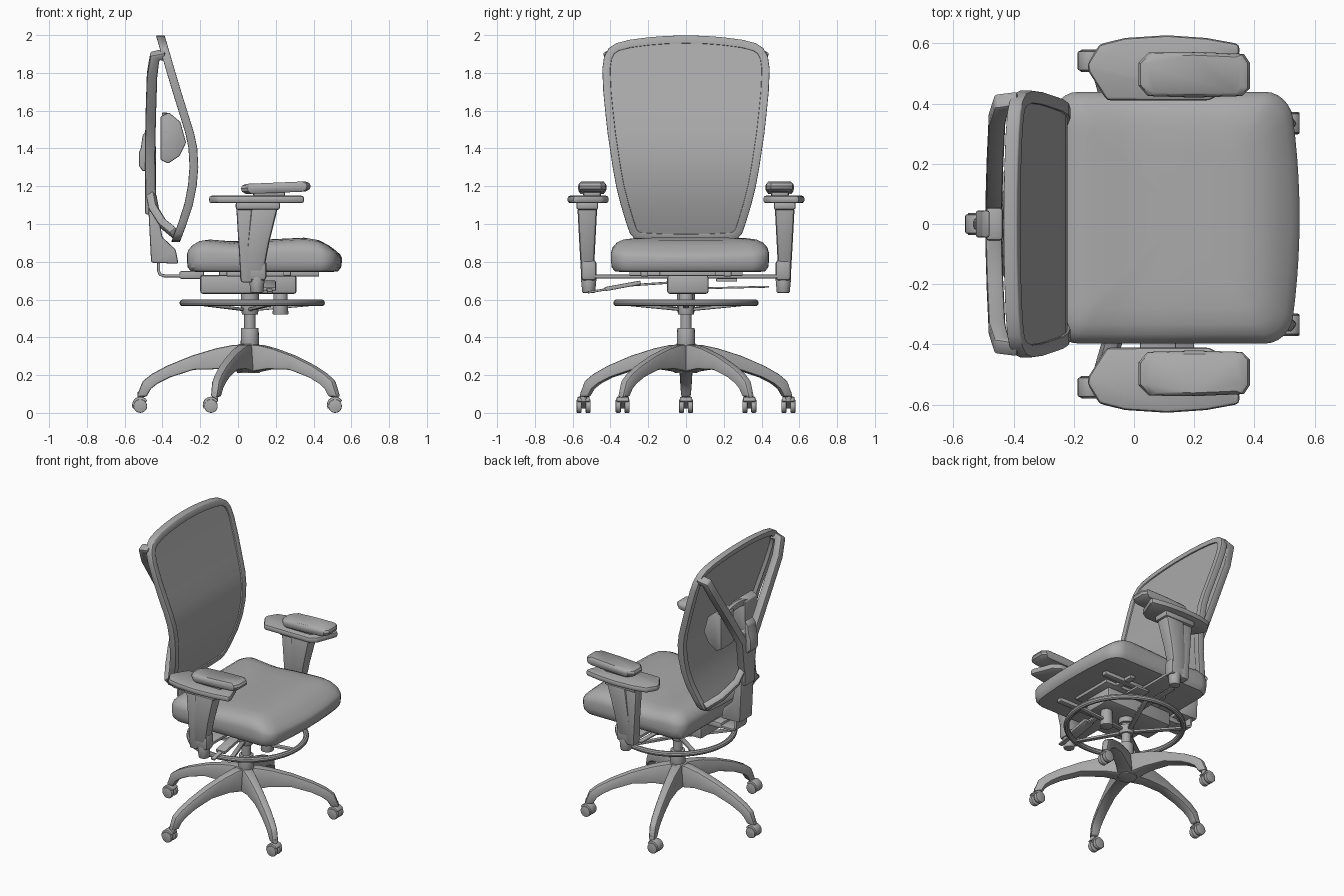
import bpy, bmesh
from math import sin, cos, pi, radians
from mathutils import Vector

if "Cube" in bpy.data.objects:
    bpy.data.objects.remove(bpy.data.objects["Cube"])

GREY = bpy.data.materials.new("dark_grey")
GREY.diffuse_color = (.4, .4, .4, 1)
GREY.use_nodes = True
GREY.node_tree.nodes["Principled BSDF"].inputs["Base Color"].default_value = GREY.diffuse_color


def loft(name, rings, bevel=0, mirror=False, loop=False, caps=True, seg=2):
    """Skin a list of rings; bevel the hard edges; optionally mirror across y."""
    bm = bmesh.new()
    vs = [[bm.verts.new(p) for p in r] for r in rings]
    n = len(rings[0])
    pairs = list(zip(vs, vs[1:])) + ([(vs[-1], vs[0])] if loop else [])
    for a, b in pairs:
        for i in range(n):
            bm.faces.new((a[i], a[(i + 1) % n], b[(i + 1) % n], b[i]))
    if caps and not loop:
        bm.faces.new(vs[0])
        bm.faces.new(vs[-1])
    bmesh.ops.recalc_face_normals(bm, faces=bm.faces)
    if bevel:
        hard = [e for e in bm.edges if e.is_manifold and e.calc_face_angle(0) > 0.5]
        bmesh.ops.bevel(bm, geom=hard, offset=bevel, segments=seg, affect='EDGES', profile=0.5)
    me = bpy.data.meshes.new(name)
    bm.to_mesh(me)
    bm.free()
    me.materials.append(GREY)
    ob = bpy.data.objects.new(name, me)
    bpy.context.collection.objects.link(ob)
    bpy.ops.object.select_all(action='DESELECT')
    ob.select_set(True)
    bpy.context.view_layer.objects.active = ob
    bpy.ops.object.shade_smooth_by_angle(angle=radians(35))
    if mirror:
        m = ob.modifiers.new("mirror", 'MIRROR')
        m.use_axis = (False, True, False)
    return ob


def rect(x0, x1, y0, y1, z):
    return [(x0, y0, z), (x1, y0, z), (x1, y1, z), (x0, y1, z)]


def box(name, x0, x1, y0, y1, z0, z1, bevel=0.008, **k):
    return loft(name, [rect(x0, x1, y0, y1, z0), rect(x0, x1, y0, y1, z1)], bevel, **k)


def side_prism(name, pts, y0, y1, bevel=0.008, **k):
    return loft(name, [[(x, y, z) for x, z in pts] for y in (y0, y1)], bevel, **k)


def rod(name, p, q, r0, r1=None, n=20, **k):
    p, q = Vector(p), Vector(q)
    rot = (q - p).to_track_quat('Z', 'Y')
    return loft(name, [[c + rot @ Vector((r * cos(2 * pi * i / n), r * sin(2 * pi * i / n), 0))
                        for i in range(n)] for c, r in ((p, r0), (q, r1 or r0))], **k)


def bar(name, pts, w, h, up, bevel=0.008, **k):
    """Rectangular bar swept along a path."""
    P, rings = [Vector(p) for p in pts], []
    for i, p in enumerate(P):
        t = (P[min(i + 1, len(P) - 1)] - P[max(i - 1, 0)]).normalized()
        s = t.cross(Vector(up)).normalized()
        u = s.cross(t)
        rings.append([p + s * a * w / 2 + u * b * h / 2 for a, b in ((-1, -1), (1, -1), (1, 1), (-1, 1))])
    return loft(name, rings, bevel, **k)


def interp(table, t):
    for (a, va), (b, vb) in zip(table, table[1:]):
        if t <= b:
            return va + (vb - va) * max(0, (t - a) / (b - a))
    return table[-1][1]


# ---- five-star base with twin-wheel casters
CX = 0.055
leg = [((.02, .362), (.02, .21), .05), ((.08, .36), (.08, .222), .048), ((.17, .342), (.15, .232), .042),
       ((.3, .303), (.29, .228), .038), ((.43, .25), (.415, .188), .035), ((.51, .207), (.48, .155), .033),
       ((.56, .168), (.515, .128), .031), ((.592, .085), (.54, .085), .027)]
for k in range(5):
    a = pi + k * 2 * pi / 5
    d, s = Vector((cos(a), sin(a), 0)), Vector((-sin(a), cos(a), 0))
    c = Vector((CX, 0, 0))
    rings = []
    for (rt, zt), (rb, zb), w in leg:
        T, B = c + d * rt + Vector((0, 0, zt)), c + d * rb + Vector((0, 0, zb))
        rings.append([T - s * w * .65, T + s * w * .65, B + s * w, B - s * w])
    loft("base_leg", rings, 0.01)
    e = c + d * 0.57
    x, y = e.x - (.022 if k in (1, 4) else .002), e.y
    for sy in (-1, 1):
        rod("caster_wheel", (x, y + sy * .01, .036), (x, y + sy * .037, .036), .036, bevel=.005)
    hood = [(x + .044 * cos(t * pi / 8 + .5), .042 + .044 * sin(t * pi / 8 + .5)) for t in range(9)]
    side_prism("caster_hood", hood, y - .032, y + .032, .005)
    rod("caster_stem", (e.x, y, .06), (e.x, y, .11), .016)

# ---- column
rod("base_hub", (CX, 0, .21), (CX, 0, .365), .062, .055, bevel=.008)
rod("column_sleeve", (CX + .008, 0, .34), (CX + .008, 0, .45), .05, .046, bevel=.004)
rod("gas_column", (CX + .008, 0, .43), (CX + .008, 0, .66), .03)
rod("column_collar", (CX + .008, 0, .595), (CX + .008, 0, .64), .048)

# ---- foot ring
RX = 0.075
loft("foot_ring", [[(RX + (.367 + .018 * cos(b)) * cos(a), (.367 + .018 * cos(b)) * sin(a), .582 + .018 * sin(b))
                    for b in [j * pi / 5 for j in range(10)]] for a in [i * pi / 28 for i in range(56)]], loop=True)
rod("foot_ring_hub", (CX + .008, 0, .52), (CX + .008, 0, .575), .042, .05, bevel=.004)
for k in range(5):
    a = k * 2 * pi / 5
    bar("foot_ring_spoke", [(CX + .04 * cos(a), .04 * sin(a), .548), (RX + .36 * cos(a), .36 * sin(a), .578)],
        .03, .016, (0, 0, 1), .004)

# ---- tilt mechanism, rails and levers under the seat
box("tilt_mechanism", -.2, .31, -.1, .12, .63, .73, .015)
box("seat_plate", -.1, .36, -.14, .16, .725, .75, .005)
box("seat_rail", -.06, .43, .2, .24, .722, .75, .005, mirror=True)
box("seat_cross_rail", .24, .28, -.3, .3, .725, .75, .005)
box("mechanism_rear", -.31, -.18, -.06, .06, .71, .75)
rod("tension_knob", (.225, .0, .52), (.225, .0, .64), .042, .036, bevel=.006)
bar("tilt_lever", [(.16, -.08, .69), (.16, -.3, .675), (.17, -.52, .638)], .03, .012, (0, 0, 1), .004)
bar("lever_paddle", [(.165, -.24, .69), (.165, -.43, .655)], .07, .022, (0, 0, 1), .005)
bar("height_lever", [(.05, .1, .66), (.05, .44, .668)], .035, .01, (0, 0, 1), .003)
box("slide_latch", .1, .2, .16, .27, .695, .712, .004)
box("arm_bracket", .02, .14, .08, .53, .712, .732, .005, mirror=True)

# ---- seat cushion: stacked rounded outlines, dished top and drooping front lip
layers = [(.06, .745), (.02, .75), (.004, .77), (0, .8), (0, .845), (.008, .87), (.03, .893),
          (.065, .908), (.12, .916), (.2, .918), (.3, .918), (.38, .918)]
lift = [(-.27, -.01), (-.18, .005), (0, -.014), (.15, 0), (.36, .01), (.43, -.002), (.55, -.05)]
rings = []
for inset, z in layers:
    hx, hy = .41 - inset, .418 - inset
    r = min(max(.085 - inset * .4, .02), hx * .9)
    ring, corners = [], ((1, 1), (-1, 1), (-1, -1), (1, -1))
    for q, (sx, sy) in enumerate(corners):
        for i in range(7):
            a = (q + i / 6) * pi / 2
            ring.append((sx * (hx - r) + r * cos(a), sy * (hy - r) + r * sin(a)))
        nx, ny = corners[(q + 1) % 4]
        l, e = ring[-1], (nx * (hx - r) + r * cos(a), ny * (hy - r) + r * sin(a))
        ring += [(l[0] + (e[0] - l[0]) * t / 10, l[1] + (e[1] - l[1]) * t / 10) for t in range(1, 10)]
    out = []
    for x, y in ring:
        X = x + .14 - max(0, x) / .41 * .035 * (y / .418) ** 2
        w = min(1, max(0, (z - .8) / .1))
        out.append((X, y + .021, z + w * interp(lift, X)))
    rings.append(out)
loft("seat", rings)

# ---- backrest: bowed frame and mesh panel
bow = [(.9, -.305), (1.0, -.268), (1.1, -.235), (1.2, -.215), (1.28, -.206), (1.38, -.208), (1.46, -.222),
       (1.55, -.25), (1.75, -.312), (2.0, -.385)]
half = [(0, 1.998), (.1, 1.996), (.2, 1.988), (.3, 1.975), (.37, 1.957), (.41, 1.93), (.434, 1.885), (.443, 1.82),
        (.438, 1.7), (.426, 1.58), (.415, 1.48), (.403, 1.4), (.388, 1.3), (.37, 1.2), (.345, 1.1), (.315, 1.0),
        (.297, .95), (.275, .925), (.24, .912), (.12, .906), (0, .904)]
outline = half + [(-y, z) for y, z in half[-2:0:-1]]
N, H, inner = len(outline), len(half), []
for i in range(N):
    t = Vector(outline[(i + 1) % N]) - Vector(outline[i - 1])
    p = Vector(outline[i]) + Vector((t.y, -t.x)).normalized() * .042
    inner.append((p.x, p.y))


def on_bow(pts, back):
    return [(interp(bow, z) - back, y, z) for y, z in pts]


loft("back_frame", [on_bow(outline, .004), on_bow(outline, .05), on_bow(inner, .05), on_bow(inner, .004)],
     .005, loop=True)
panel = [(y * 1.03, 1.45 + (z - 1.45) * 1.015) for y, z in inner[1:H - 1]]
loft("back_mesh", [[(interp(bow, z) - b, s * y, z) for s, b in ((-1, .014), (1, .014), (1, .022), (-1, .022))]
                   for y, z in panel])

# ---- rear support: spine, upper V arms, lower arms
bar("upper_support_arm", [(-.385, .405, 1.895), (-.44, .402, 1.89), (-.455, .35, 1.79), (-.462, .2, 1.57),
                          (-.466, .06, 1.36), (-.462, .03, 1.15)], .055, .055, (1, 0, 0), .01, mirror=True)
bar("lower_support_arm", [(-.46, .03, 1.16), (-.445, .08, 1.08), (-.395, .18, 1.0), (-.335, .275, .95)],
    .055, .045, (1, .3, .3), .01, mirror=True)
box("spine", -.493, -.435, -.055, .055, 1.05, 1.42, .012)
side_prism("spine_foot", [(-.475, 1.09), (-.43, 1.09), (-.4, .93), (-.33, .865), (-.315, .79), (-.46, .795)],
           -.07, .07, .01)
bar("back_link", [(-.42, 0, .81), (-.42, 0, .75), (-.413, 0, .733), (-.395, 0, .726), (-.18, 0, .725)],
    .016, .12, (0, 1, 0), .004)

# ---- lumbar support
side_prism("lumbar_adjuster", [(-.48, 1.5), (-.505, 1.47), (-.515, 1.4), (-.525, 1.38), (-.525, 1.31),
                               (-.505, 1.28), (-.48, 1.28)], -.045, .045)
side_prism("lumbar_pad", [(-.41, 1.57), (-.365, 1.59), (-.305, 1.54), (-.275, 1.43), (-.31, 1.36), (-.37, 1.32),
                          (-.41, 1.34)], .06, .2, .006, mirror=True)
bar("lumbar_band", [(-.388, .185 * cos(i * pi / 10), 1.48 + .09 * sin(i * pi / 10)) for i in range(11)],
    .04, .03, (1, 0, 0), .006)

# ---- adjustable arms (mirrored)
loft("arm_post", [rect(.015, .075, .49, .555, .69), rect(-.01, .1, .485, .56, 1.1)], .012, mirror=True)
loft("arm_sleeve", [rect(.04, .135, .488, .556, .74), rect(.05, .165, .48, .565, .9), rect(.07, .212, .47, .575, 1.09)],
     .018, mirror=True)
box("arm_foot", .01, .15, .475, .555, .7, .81, .018, mirror=True)
rod("arm_knob", (.1, .515, .635), (.1, .515, .72), .034, .042, bevel=.006, mirror=True)
box("arm_head", -.012, .222, .465, .58, 1.075, 1.118, .012, mirror=True)
plate = [(-.09, .41), (.25, .41), (.3, .44), (.35, .57), (.35, .598), (.24, .618), (.11, .627),
         (-.03, .618), (-.115, .597), (-.155, .53), (-.15, .505)]
loft("arm_plate", [[(x, y, z) for x, y in plate] for z in (1.11, 1.15)], .014, mirror=True)
box("arm_pad_pivot", .08, .25, .45, .545, 1.14, 1.18, .015, mirror=True)
pad = [(.015, .46), (.045, .425), (.2, .42), (.36, .425), (.385, .45), (.385, .535), (.365, .565), (.2, .572),
       (.05, .57), (.015, .535)]
loft("arm_pad", [[(.2 + (x - .2) * f, .497 + (y - .497) * f, z + .035 * (x - .2)) for x, y in pad]
                 for f, z in ((.85, 1.165), (.97, 1.178), (1, 1.195), (.96, 1.21), (.85, 1.219))],
     mirror=True)
